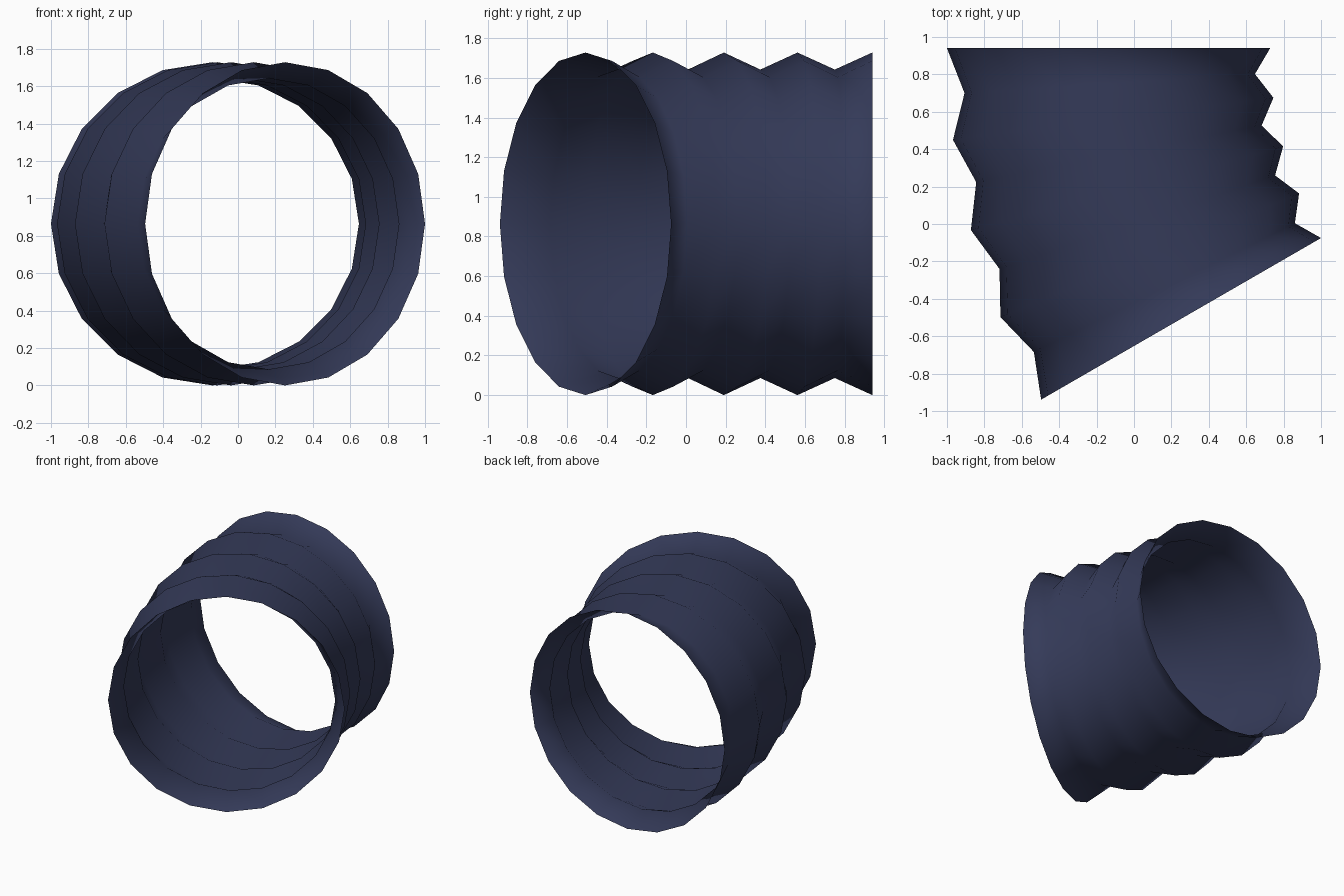
import bpy, bmesh, math

if "Cube" in bpy.data.objects:
    bpy.data.objects.remove(bpy.data.objects["Cube"])

SIDES, RINGS = 20, 9
R_OUT, R_IN = 0.864, 0.778      # ridge and groove radii
BEND_R, BEND = 2.894, math.radians(30)
PIVOT_X, PIVOT_Y = BEND_R + R_OUT - 1, 0.94

# pleated hose: zigzag rings swept along a 30 degree arc, open at both ends
bm = bmesh.new()
rings = []
for k in range(RINGS):
    a = BEND * k / (RINGS - 1)
    r = R_IN if k % 2 else R_OUT
    ring = []
    for i in range(SIDES):
        t = 2 * math.pi * i / SIDES
        d = BEND_R + r * math.cos(t)
        ring.append(bm.verts.new((PIVOT_X - d * math.cos(a),
                                  PIVOT_Y - d * math.sin(a),
                                  R_OUT + r * math.sin(t))))
    rings.append(ring)

for a, b in zip(rings, rings[1:]):
    for i in range(SIDES):
        j = (i + 1) % SIDES
        bm.faces.new((a[i], a[j], b[j], b[i]))

# make the faces point outward
bm.normal_update()
f = bm.faces[:][0]
axis_x = PIVOT_X - BEND_R
if f.normal.x * (f.calc_center_median().x - axis_x) < 0:
    bmesh.ops.reverse_faces(bm, faces=bm.faces[:])
for f in bm.faces:
    f.smooth = True

mesh = bpy.data.meshes.new("bellows_hose")
bm.to_mesh(mesh)
bm.free()
hose = bpy.data.objects.new("bellows_hose", mesh)
bpy.context.collection.objects.link(hose)

# dark navy rubber
mat = bpy.data.materials.new("navy_rubber")
mat.diffuse_color = (0.035, 0.043, 0.1, 1)
mat.use_nodes = True
mat.node_tree.nodes["Principled BSDF"].inputs["Base Color"].default_value = mat.diffuse_color
mesh.materials.append(mat)
